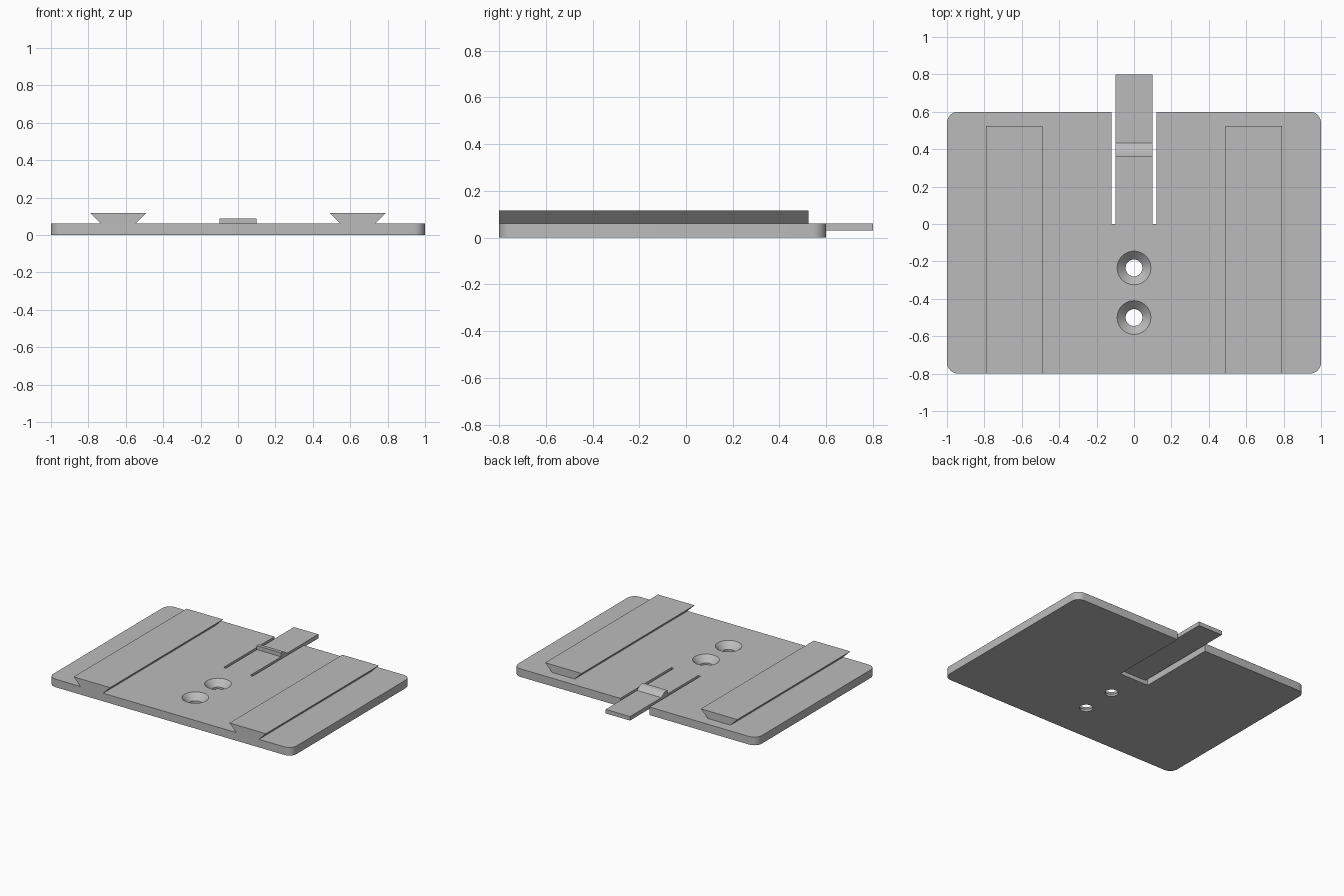
import bpy, bmesh, math
from mathutils import Vector

if "Cube" in bpy.data.objects:
    bpy.data.objects.remove(bpy.data.objects["Cube"])

WIDTH, FRONT, BACK, THICK = 1.0, -0.8, 0.6, 0.06

grey = bpy.data.materials.new("plain grey")
grey.use_nodes = True
colour = (0.5, 0.5, 0.5, 1)
grey.diffuse_color = colour
grey.node_tree.nodes["Principled BSDF"].inputs["Base Color"].default_value = colour


def make_object(name, bm):
    bmesh.ops.recalc_face_normals(bm, faces=bm.faces)
    mesh = bpy.data.meshes.new(name)
    bm.to_mesh(mesh)
    bm.free()
    mesh.materials.append(grey)
    obj = bpy.data.objects.new(name, mesh)
    bpy.context.collection.objects.link(obj)
    return obj


def prism(name, points, direction):
    """Extrude a closed outline along a direction."""
    bm = bmesh.new()
    face = bm.faces.new([bm.verts.new(p) for p in points])
    out = bmesh.ops.extrude_face_region(bm, geom=[face], use_keep_orig=True)
    moved = [v for v in out["geom"] if isinstance(v, bmesh.types.BMVert)]
    bmesh.ops.translate(bm, verts=moved, vec=Vector(direction))
    return make_object(name, bm)


def smooth(obj):
    bpy.ops.object.select_all(action="DESELECT")
    obj.select_set(True)
    bpy.context.view_layer.objects.active = obj
    bpy.ops.object.shade_smooth_by_angle(angle=math.radians(30))


def corner(cx, cy, start, r=0.06, steps=8):
    angles = [math.radians(start + 90 * i / steps) for i in range(steps + 1)]
    return [(cx + r * math.cos(a), cy + r * math.sin(a), 0) for a in angles]


# Rounded base plate with a notch for the spring tongue
inset = 0.06
right_half = corner(WIDTH - inset, FRONT + inset, -90)
right_half += corner(WIDTH - inset, BACK - inset, 0)
right_half += [(0.12, BACK, 0), (0.12, 0, 0)]
left_half = [(-x, y, z) for x, y, z in reversed(right_half)]
plate = prism("base_plate", right_half + left_half, (0, 0, THICK))


# Countersunk screw holes
def countersink(name, y, sides=48):
    profile = [(0.045, -0.02), (0.045, 0.015), (0.09, THICK), (0.09, 0.1)]
    bm = bmesh.new()
    rings = []
    for r, z in profile:
        rings.append([bm.verts.new((r * math.cos(math.tau * i / sides),
                                    y + r * math.sin(math.tau * i / sides), z))
                      for i in range(sides)])
    for low, high in zip(rings, rings[1:]):
        for i in range(sides):
            j = (i + 1) % sides
            bm.faces.new((low[i], low[j], high[j], high[i]))
    bm.faces.new(rings[0])
    bm.faces.new(rings[-1])
    return make_object(name, bm)


for label, y in (("front", -0.5), ("rear", -0.235)):
    cutter = countersink(label + "_hole_cutter", y)
    cut = plate.modifiers.new(label + "_hole", "BOOLEAN")
    cut.operation = "DIFFERENCE"
    cut.solver = "EXACT"
    cut.object = cutter
    bpy.context.view_layer.objects.active = plate
    bpy.ops.object.modifier_apply(modifier=cut.name)
    bpy.data.objects.remove(cutter)
smooth(plate)

# Dovetail rails, flush with the front edge
for side, x in (("left", 0.64), ("right", -0.64)):
    section = [(x - 0.093, FRONT, THICK), (x + 0.093, FRONT, THICK),
               (x + 0.15, FRONT, 0.117), (x - 0.15, FRONT, 0.117)]
    prism(side + "_dovetail_rail", section, (0, 1.325, 0))

# Spring tongue with a ramped catch
side_profile = [(0, 0.03), (0.8, 0.03), (0.8, THICK), (0.432, THICK),
                (0.405, 0.08), (0.395, 0.086), (0.38, 0.089),
                (0.362, 0.089), (0.362, THICK), (0, THICK)]
tongue = prism("spring_tongue", [(-0.1, y, z) for y, z in side_profile], (0.2, 0, 0))
smooth(tongue)
